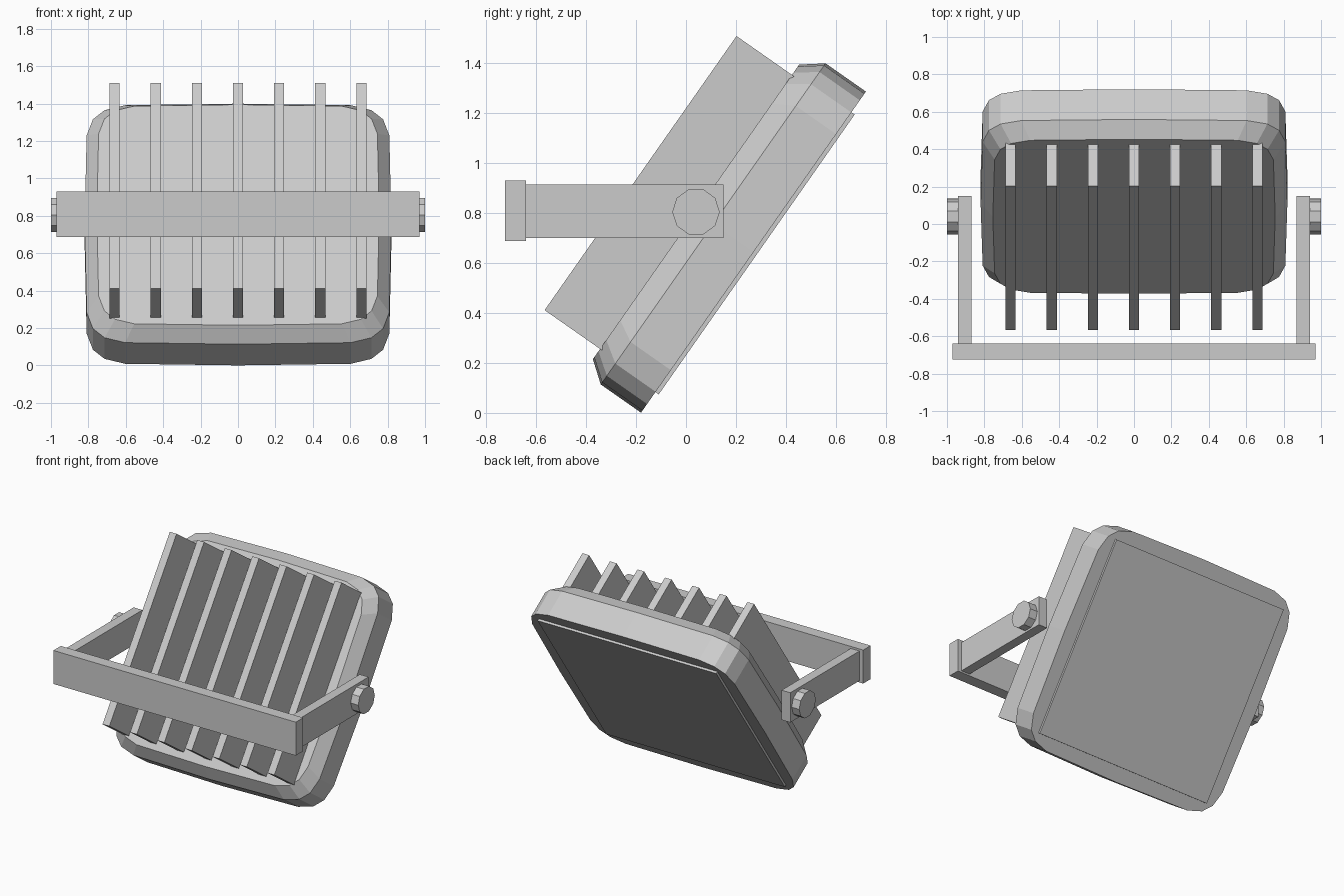
import bpy, bmesh, math
from mathutils import Matrix, Vector

if "Cube" in bpy.data.objects:
    bpy.data.objects.remove(bpy.data.objects["Cube"])

grey = bpy.data.materials.new("light_grey")
grey.diffuse_color = (0.6, 0.6, 0.6, 1)
grey.use_nodes = True
grey.node_tree.nodes["Principled BSDF"].inputs["Base Color"].default_value = grey.diffuse_color

# Head frame: local x = width, local y = lens direction, local z = up the tilted head
PIVOT = Vector((0, 0.04, 0.805))
HEAD = Matrix.Translation(PIVOT) @ Matrix.Rotation(math.radians(-35), 4, 'X')


def finish(name, bm, matrix=Matrix()):
    bmesh.ops.recalc_face_normals(bm, faces=bm.faces)
    me = bpy.data.meshes.new(name)
    bm.to_mesh(me)
    bm.free()
    me.materials.append(grey)
    ob = bpy.data.objects.new(name, me)
    ob.matrix_world = matrix
    bpy.context.collection.objects.link(ob)
    return ob


def box(name, lo, hi, matrix=Matrix()):
    lo, hi = Vector(lo), Vector(hi)
    bm = bmesh.new()
    bmesh.ops.create_cube(bm, size=1)
    for v in bm.verts:
        v.co = Vector(a * b for a, b in zip(v.co, hi - lo)) + (lo + hi) / 2
    return finish(name, bm, matrix)


def superellipse(hx, hz, y, sides=20, e=0.262):
    pts = []
    for i in range(sides):
        a = math.tau * i / sides
        c, s = math.cos(a), math.sin(a)
        c, s = (0 if abs(k) < 1e-6 else math.copysign(abs(k) ** e, k) for k in (c, s))
        pts.append((hx * c, y, hz * s))
    return pts


# Lamp housing: rounded-square rings, chamfered toward the back
bm = bmesh.new()
rings = [[bm.verts.new(p) for p in superellipse(*r)]
         for r in ((0.755, 0.72, 0.0), (0.82, 0.785, 0.084), (0.82, 0.785, 0.281))]
for a, b in zip(rings, rings[1:]):
    for i in range(len(a)):
        j = (i + 1) % len(a)
        bm.faces.new((a[i], a[j], b[j], b[i]))
bm.faces.new(rings[0])
bm.faces.new(rings[-1])
finish("lamp_housing", bm, HEAD)

# Lens plate
box("lens", (-0.715, 0.27, -0.684), (0.715, 0.297, 0.684), HEAD)

# Cooling fins
for i in range(7):
    x = (i - 3) * 0.22
    box(f"cooling_fin_{i + 1}", (x - 0.027, -0.271, -0.67), (x + 0.027, 0.01, 0.67), HEAD)

# Mounting bracket: back bar, two arms and pivot bolts
box("bracket_bar", (-0.97, -0.725, 0.688), (0.97, -0.64, 0.93))
for side, s in (("left", -1), ("right", 1)):
    xs = sorted((s * 0.87, s * 0.94))
    box(f"bracket_arm_{side}", (xs[0], -0.645, 0.70), (xs[1], 0.15, 0.915))
    bm = bmesh.new()
    bmesh.ops.create_cone(bm, cap_ends=True, segments=10, radius1=0.095, radius2=0.095, depth=0.065)
    # find the first rim vertex so that a corner points along y
    v0 = bm.verts[:][0].co
    turn = -math.atan2(v0.y, v0.x)
    bmesh.ops.rotate(bm, verts=bm.verts, matrix=Matrix.Rotation(turn + math.pi / 2, 3, 'Z'))
    bmesh.ops.rotate(bm, verts=bm.verts, matrix=Matrix.Rotation(math.pi / 2, 3, 'Y'))
    finish(f"pivot_bolt_{side}", bm, Matrix.Translation((s * 0.9675, PIVOT.y, PIVOT.z)))
